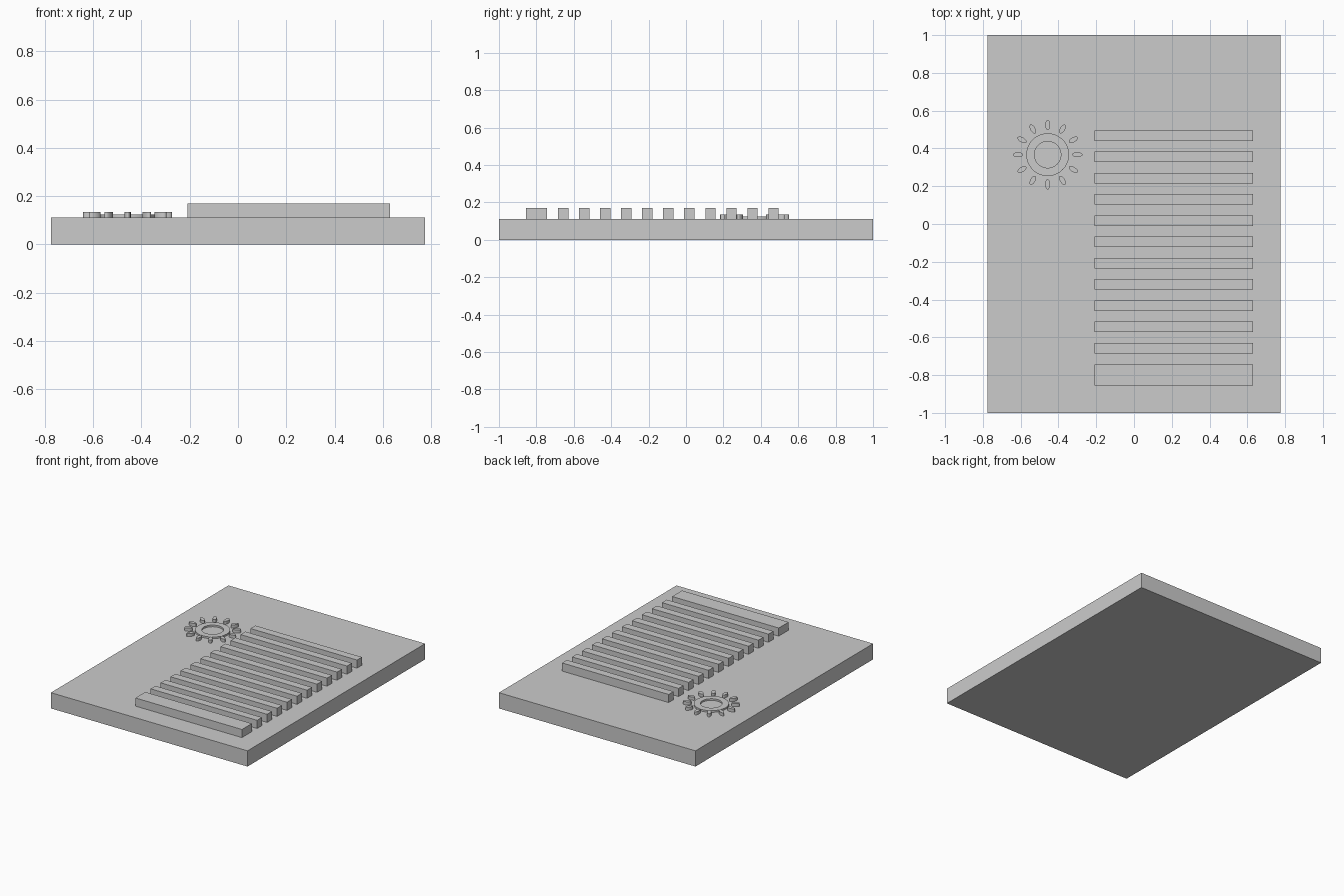
import bpy, bmesh
from math import cos, sin, tau, radians
from mathutils import Matrix, Vector

cube = bpy.data.objects.get("Cube")
if cube:
    bpy.data.objects.remove(cube, do_unlink=True)

grey = bpy.data.materials.new("plain grey")
grey.use_nodes = True
grey.diffuse_color = (0.6, 0.6, 0.6, 1)
grey.node_tree.nodes["Principled BSDF"].inputs["Base Color"].default_value = grey.diffuse_color

TOP = 0.112  # upper surface of the slab
SUN = Vector((-0.457, 0.367, TOP))


def finish(bm, name, smooth=False):
    bmesh.ops.recalc_face_normals(bm, faces=bm.faces)
    mesh = bpy.data.meshes.new(name)
    bm.to_mesh(mesh)
    bm.free()
    mesh.materials.append(grey)
    obj = bpy.data.objects.new(name, mesh)
    bpy.context.collection.objects.link(obj)
    if smooth:
        bpy.ops.object.select_all(action="DESELECT")
        obj.select_set(True)
        bpy.context.view_layer.objects.active = obj
        bpy.ops.object.shade_smooth_by_angle(angle=radians(35))
    return obj


def box(name, low, high):
    low, high = Vector(low), Vector(high)
    bm = bmesh.new()
    size = Matrix.Diagonal((*(high - low), 1))
    bmesh.ops.create_cube(bm, size=1, matrix=Matrix.Translation((low + high) / 2) @ size)
    return finish(bm, name)


# Base slab
box("base_slab", (-0.775, -1, 0), (0.775, 1, TOP))

# Evenly spaced slats, with a wider one at the front
for i in range(11):
    y = 0.468 - i * 0.1125
    box(f"slat_{i + 1}", (-0.21, y - 0.0275, TOP), (0.63, y + 0.0275, 0.17))
box("wide_front_slat", (-0.21, -0.855, TOP), (0.63, -0.744, 0.17))

# Flat ring at the centre of the sun
bm = bmesh.new()
section = [(0.07, 0), (0.113, 0), (0.113, 0.012), (0.07, 0.012)]
face = bm.faces.new([bm.verts.new(SUN + Vector((r, 0, z))) for r, z in section])
edges = list(face.edges)
bmesh.ops.delete(bm, geom=[face], context="FACES_ONLY")
bmesh.ops.spin(bm, geom=edges, cent=SUN, axis=(0, 0, 1), angle=tau, steps=64)
bmesh.ops.remove_doubles(bm, verts=bm.verts, dist=0.0001)
finish(bm, "sun_ring", smooth=True)

# Oval rays around the ring
for i in range(12):
    bm = bmesh.new()
    place = (Matrix.Translation(SUN) @ Matrix.Rotation(i * tau / 12, 4, "Z")
             @ Matrix.Translation((0.157, 0, 0.011)) @ Matrix.Diagonal((0.027, 0.013, 1, 1)))
    bmesh.ops.create_cone(bm, cap_ends=True, segments=24, radius1=1, radius2=1,
                          depth=0.022, matrix=place)
    finish(bm, f"sun_ray_{i + 1}", smooth=True)
